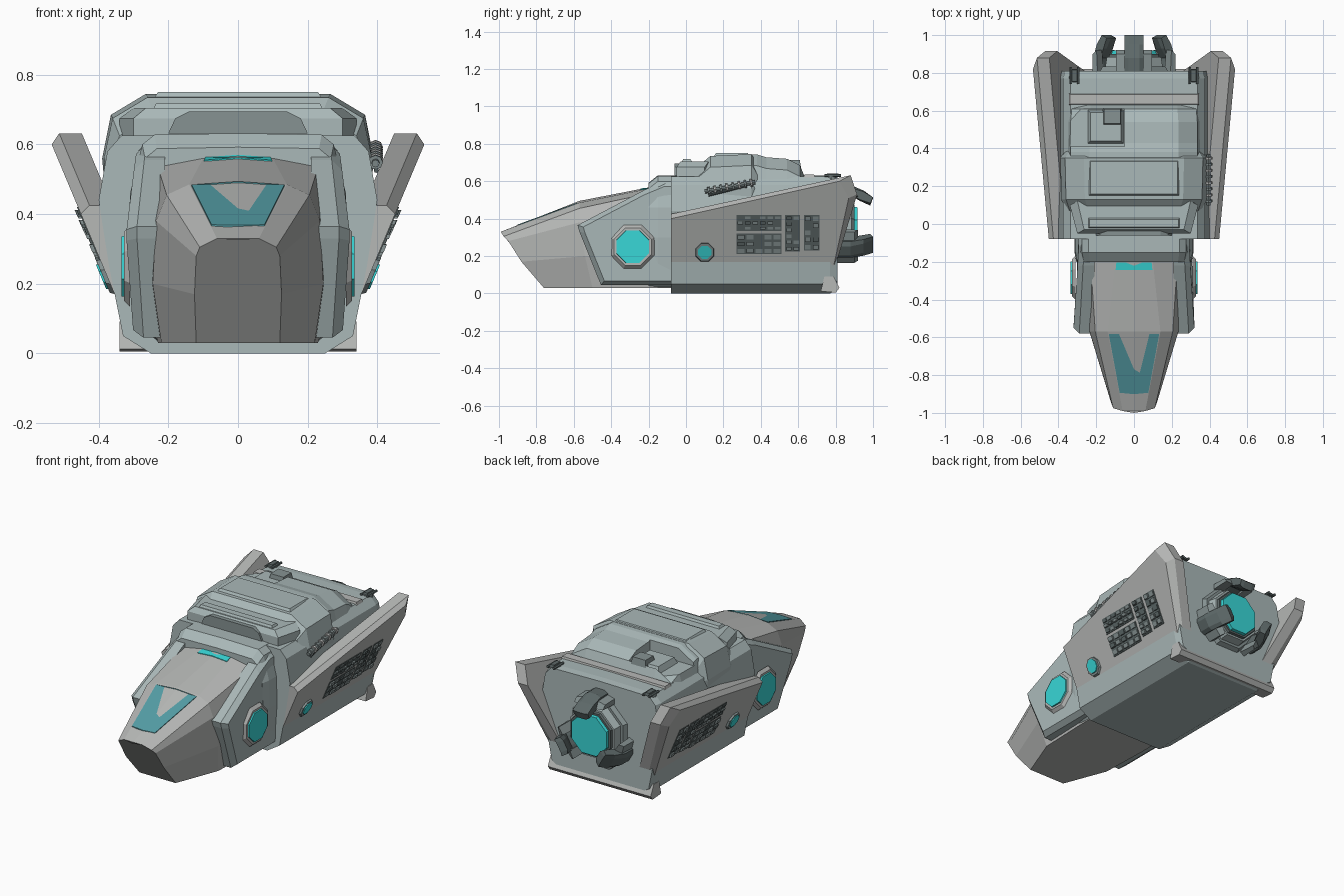
import bpy, bmesh, math, random
from mathutils import Vector

if "Cube" in bpy.data.objects:
    bpy.data.objects.remove(bpy.data.objects["Cube"])
random.seed(4)

def mat(name, *c):
    m = bpy.data.materials.new(name)
    m.diffuse_color = (*c, 1)
    m.use_nodes = True
    m.node_tree.nodes["Principled BSDF"].inputs["Base Color"].default_value = m.diffuse_color
    return m

HULL = mat("hull", .40, .48, .48)
PALE = mat("pale_panel", .47, .48, .47)
DARK = mat("dark_metal", .11, .14, .14)
MID = mat("mid_metal", .24, .29, .29)
GLOW = mat("teal_glow", .04, .68, .68)
GLASS = mat("glass", .09, .34, .38)

def skin(name, rings, m):
    """Skin closed rings of equal length and cap both ends."""
    bm = bmesh.new()
    vs = [[bm.verts.new(p) for p in r] for r in rings]
    n = len(rings[0])
    for a, b in zip(vs, vs[1:]):
        for i in range(n):
            j = (i + 1) % n
            bm.faces.new((a[i], a[j], b[j], b[i]))
    bm.faces.new(vs[0])
    bm.faces.new(vs[-1])
    bmesh.ops.recalc_face_normals(bm, faces=bm.faces)
    me = bpy.data.meshes.new(name)
    bm.to_mesh(me)
    bm.free()
    ob = bpy.data.objects.new(name, me)
    bpy.context.collection.objects.link(ob)
    me.materials.append(m)
    return ob

def loft(name, halves, m):
    """Skin half sections after mirroring them over x = 0."""
    return skin(name, [h + [(-x, y, z) for x, y, z in reversed(h) if x > 1e-6] for h in halves], m)

def section(y, pts):
    return [(x, y, z) for x, z in pts]

def both(name, rings, m):
    for s, side in ((1, "right"), (-1, "left")):
        skin(f"{name}_{side}", [[(s * x, y, z) for x, y, z in r] for r in rings], m)

def box(name, x0, x1, y0, y1, z0, z1, m, c=0.0):
    """Box whose top is inset by c."""
    q = lambda z, c: [(x0+c, y0+c, z), (x1-c, y0+c, z), (x1-c, y1-c, z), (x0+c, y1-c, z)]
    return skin(name, [q(z0, 0), q(z1, c)], m)

def ngon(cy, cz, r, n=8):
    return [(cy + r*math.cos((i+.5)*2*math.pi/n), cz + r*math.sin((i+.5)*2*math.pi/n)) for i in range(n)]

# Nose and cockpit
R0 = [(.12, -.76, .03), (.125, -.88, .17), (.12, -.95, .28), (.11, -.975, .305), (.06, -.99, .33), (0, -1, .325)]
R1 = [(.22, -.5, .03), (.245, -.54, .2), (.235, -.57, .38), (.205, -.57, .455), (.14, -.57, .485), (0, -.57, .495)]
R2 = section(-.2, [(.23, .03), (.26, .2), (.26, .42), (.23, .535), (.1, .56), (0, .567)])
R3 = section(0, [(.23, .03), (.26, .2), (.26, .42), (.23, .55), (.1, .59), (0, .595)])
loft("nose_hull", [R0, R1, R2, R3], PALE)

# Windscreen and roof light lie on the upper nose facets
def roof_strip(name, A, B, t0, t1, w, m):
    def row(t, dz):
        e, f = (Vector(A[k]).lerp(Vector(B[k]), t) for k in (4, 5))
        e.x *= w
        return [(e.x, e.y, e.z+dz), (0, f.y, f.z+dz), (-e.x, e.y, e.z+dz)]
    ring = lambda dz: row(t0, dz) + row(t1, dz)[::-1]
    skin(name, [ring(-.01), ring(.004)], m)
roof_strip("windscreen", R0, R1, .23, .97, .97, GLASS)
roof_strip("roof_light", R1, R2, .88, .99, .93, GLOW)

# Nose side stripe
both("nose_stripe", [[(.2485+d, -.5, .19), (.2595+d, -.22, .19), (.2595+d, -.22, .25), (.246+d, -.5, .25)]
                     for d in (-.02, .003)], HULL)

# Collar behind the cockpit
CS = [(.23, .035), (.3, .09), (.315, .3), (.31, .46), (.275, .6), (.24, .628), (0, .632)]
loft("collar", [section(-.2, [(x*.97, z-.04 if z > .5 else z) for x, z in CS]),
                section(-.15, CS), section(0, CS)], HULL)

# Cheek plates with round lights
cheek = [(-.58, .365), (-.57, .33), (-.455, .045), (0, .045), (0, .61), (-.1, .605), (-.22, .555)]
def CX(z, off):
    return .32 + off - .12*max(0, z-.38) - .25*max(0, .12-z)
both("cheek_plate", [[(.21, y, z) for y, z in cheek],
                     [(CX(z, -.03), y, z) for y, z in cheek],
                     [(CX(z, 0), -.27+(y+.27)*.9, .27+(z-.27)*.9) for y, z in cheek]], HULL)
both("cheek_light_rim", [[(x, y, z) for y, z in ngon(-.285, .25, r)] for x, r in ((.31, .125), (.327, .108))], PALE)
both("cheek_light", [[(x, y, z) for y, z in ngon(-.285, .25, r)] for x, r in ((.31, .097), (.335, .093))], GLOW)

# Main hull
HS = [(.25, 0), (.33, .05), (.37, .25), (.4, .44), (.375, .58), (.335, .625), (0, .63)]
loft("main_hull", [section(-.08, HS), section(.77, HS),
                   section(.81, [(x*.97, .02+z*.96) for x, z in HS])], HULL)

# Upper deck: wide front part, narrower rear part
def deck_sec(y, w, top, inset=.12):
    return section(y, [(w-.005, .45), (w+.005, .56), (w-.02, top-.06), (w-inset, top), (0, top)])
loft("upper_deck_front", [deck_sec(.07, .36, .685), deck_sec(.13, .38, .735), deck_sec(.35, .385, .745),
                          deck_sec(.39, .36, .68)], HULL)
rear = loft("upper_deck_rear", [deck_sec(.3, .355, .745), deck_sec(.38, .355, .743), deck_sec(.43, .355, .728),
                                deck_sec(.54, .355, .72), deck_sec(.61, .35, .685), deck_sec(.63, .35, .635)], HULL)

# Stepped notch in the left rear of the deck
cut = box("notch_cutter", -.45, -.05, .41, .61, .655, .9, DARK)
cut.hide_render = True
cut.hide_set(True)
bo = rear.modifiers.new("notch", 'BOOLEAN')
bo.object = cut
bo.solver = 'EXACT'
box("notch_step", -.25, -.05, .42, .61, .64, .69, HULL, .02)
box("notch_block", -.17, -.06, .52, .62, .64, .715, MID, .012)

# Front brow of the deck, with recessed panel
def brow(z, k, dy=0):
    return [(x*k, y+dy, z) for x, y in ((-.34, .1), (-.3, -.05), (.3, -.05), (.34, .1), (.2, .17), (-.2, .17))]
skin("deck_brow", [brow(.6, 1), brow(.675, 1), brow(.705, .88, .02)], HULL)
skin("brow_panel", [[(x, y, z) for x, z in ((-.2, .632), (.2, .632), (.18, .675), (.14, .695), (-.14, .695), (-.18, .675))]
                    for y in (0, -.062)], MID)
box("brow_cap", -.25, .25, -.03, .04, .69, .718, HULL, .015)
box("roof_spine", -.24, .24, .15, .34, .735, .75, HULL, .01)
box("rear_roof_band", -.345, .345, .63, .69, .62, .637, PALE, .005)

# Canted side wings; W gives points on the outer wing plane
def W(y, z, off=0):
    return (.325 + .42*(z-.1) + off, y, z)
wing = [(-.08, .11), (-.08, .425), (.88, .632), (.915, .53), (.8, .15)]
wing_out = [(-.08, .11), (-.08, .4), (.82, .6), (.87, .51), (.79, .15)]
both("side_wing", [[W(y, z, -.1) for y, z in wing], [W(y, z, -.035) for y, z in wing],
                   [W(y, z) for y, z in wing_out]], PALE)
def wing_box(name, y0, y1, z0, z1, h, m):
    q = [(y0, z0), (y1, z0), (y1, z1), (y0, z1)]
    both(name, [[W(y, z, o) for y, z in q] for o in (-.01, h)], m)

# Machinery bays on the wings: cells of uneven height over a dark bed
for y0, y1, z0, z1, ny, nz in ((.27, .51, .335, .42, 6, 3), (.27, .51, .21, .32, 5, 3),
                               (.53, .61, .225, .42, 2, 6), (.63, .715, .23, .42, 2, 5)):
    wing_box("bay_bed", y0, y1, z0, z1, .003, DARK)
    dy, dz = (y1-y0)/ny, (z1-z0)/nz
    for i in range(ny):
        for j in range(nz):
            a, b = y0+i*dy, z0+j*dz
            wing_box("bay_cell", a+.006, a+dy-.006, b+.006, b+dz-.008, random.uniform(.006, .014),
                     random.choice((DARK, MID, MID)))

# Small wing lights
both("wing_light_rim", [[W(y, z, o) for y, z in ngon(.1, .22, r)] for o, r in ((-.01, .056), (.012, .05))], MID)
both("wing_light", [[W(y, z, o) for y, z in ngon(.1, .22, .038)] for o in (0, .018)], GLOW)

# Rear bumper bar
skin("rear_bumper", [[(x, y, z) for y, z in ((.72, .012), (.8, .005), (.82, .03), (.79, .092), (.74, .092))]
                     for x in (-.34, .34)], PALE)

# Engine: stepped octagons and a glowing disc
EZ = .345
for name, r0, r1, y0, y1, m in (("engine_base", .2, .18, .8, .835, MID), ("engine_ring", .165, .155, .83, .885, HULL),
                                ("engine_collar", .145, .14, .88, .9, DARK), ("engine_glow", .13, .125, .89, .918, GLOW)):
    skin(name, [[(x, y, z) for x, z in ngon(0, EZ, r)] for y, r in ((y0, r0), (y1, r1))], m)

# Three claws around the engine, profile in (radius, y)
claw = [(.15, .8), (.235, .8), (.235, .88), (.205, .95), (.165, 1.0), (.125, .985), (.15, .93), (.18, .88)]
for k in range(3):
    a = math.radians(90 + 120*k)
    rad, tan = Vector((math.cos(a), 0, math.sin(a))), Vector((-math.sin(a), 0, math.cos(a)))
    def claw_ring(w, grow, pts=claw):
        return [Vector((0, y, EZ)) + rad*(.18+(r-.18)*grow) + tan*w for r, y in pts]
    skin("engine_claw", [claw_ring(-.05, .75), claw_ring(-.028, 1), claw_ring(.028, 1), claw_ring(.05, .75)], DARK)
    for s in (-1, 1):
        foot = [(.16, .8), (.215, .8), (.21, .9), (.17, .92)]
        skin("claw_foot", [claw_ring(s*.045, 1, foot), claw_ring(s*.095, .6, foot)], MID)

# Pipe cluster on the right flank only
def rod(name, p, q, r, m, n=8):
    p, q = Vector(p), Vector(q)
    d = (q-p).normalized()
    u = d.orthogonal().normalized()
    v = d.cross(u)
    skin(name, [[c + (u*math.cos(t*2*math.pi/n) + v*math.sin(t*2*math.pi/n))*r for t in range(n)] for c in (p, q)], m)
P, Q = Vector((.395, .1, .545)), Vector((.395, .37, .595))
rod("flank_pipe", P, Q, .011, MID)
rod("flank_pipe_low", P+Vector((.002, .02, -.02)), Q+Vector((.002, -.06, -.022)), .007, DARK)
for i in range(8):
    c = P.lerp(Q, .06+i*.12)
    rod("pipe_clamp", c, c+(Q-P)*.045, .021, PALE if i % 2 else MID)

# Small roof turrets at the rear corners
for s in (-1, 1):
    x = s*.315
    rod("turret_base", (x, .775, .6), (x, .775, .632), .03, MID)
    box("turret_head", x-.018, x+.018, .75, .82, .625, .642, DARK, .005)
    for dx in (-.02, .02):
        rod("turret_barrel", (x+dx, .74, .63), (x+dx, .83, .63), .008, DARK, 6)
